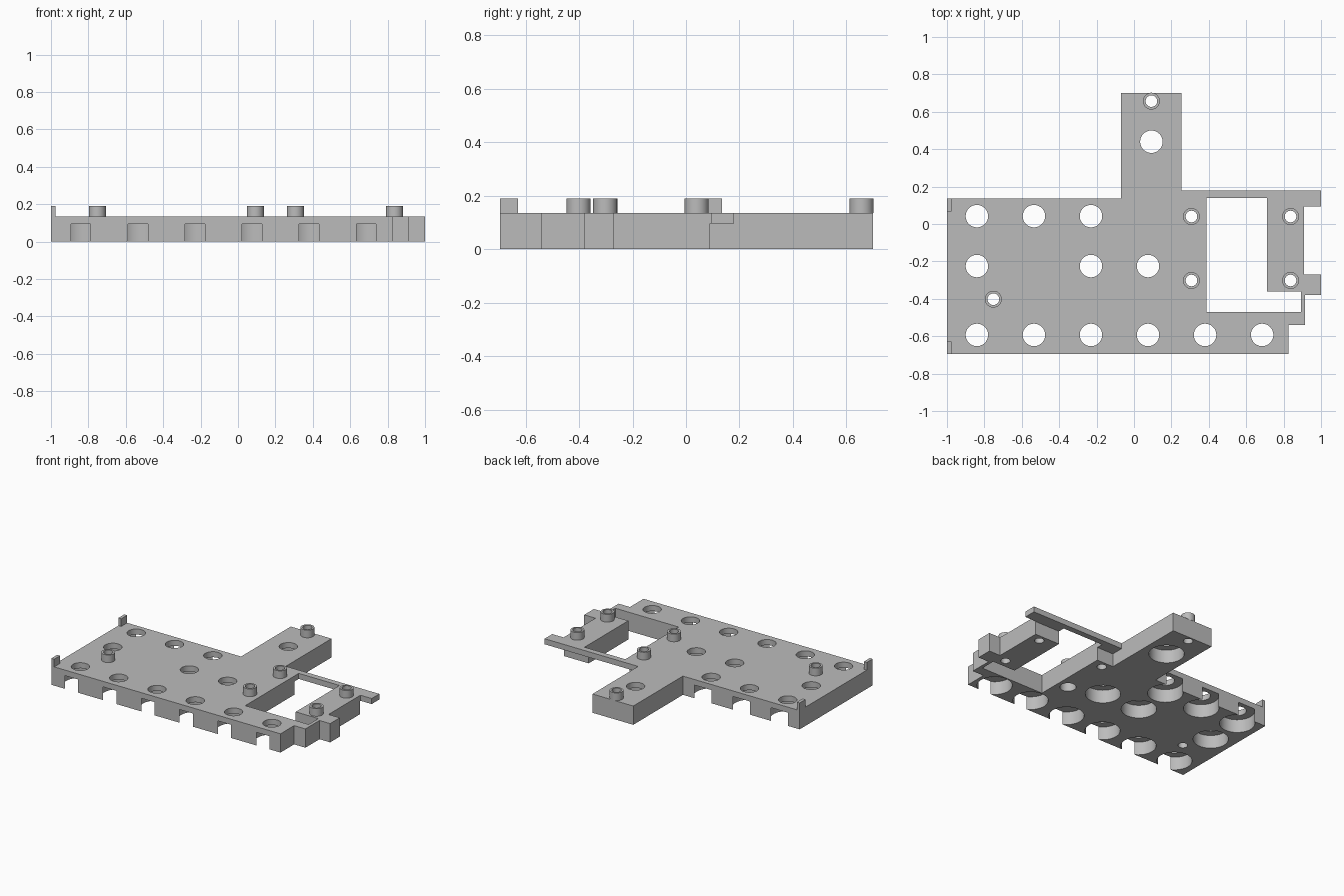
import bpy
import bmesh
from math import cos, sin, tau, radians

cube = bpy.data.objects.get("Cube")
if cube:
    bpy.data.objects.remove(cube, do_unlink=True)

TOP, STEP, HIGH = 0.135, 0.095, 0.19   # deck, recess and post heights
BORE, HOLE, POST, PILOT = 0.115, 0.06, 0.045, 0.031
SIDES = 48

grey = bpy.data.materials.new("plain grey")
grey.use_nodes = True
grey.diffuse_color = (0.5, 0.5, 0.5, 1)
grey.node_tree.nodes["Principled BSDF"].inputs["Base Color"].default_value = (0.5, 0.5, 0.5, 1)


def finish(bm, name):
    bmesh.ops.recalc_face_normals(bm, faces=bm.faces)
    mesh = bpy.data.meshes.new(name)
    bm.to_mesh(mesh)
    bm.free()
    mesh.materials.append(grey)
    obj = bpy.data.objects.new(name, mesh)
    bpy.context.collection.objects.link(obj)
    return obj


def prism(bm, outline, z0, z1):
    """Extrude a flat outline between two heights."""
    face = bm.faces.new([bm.verts.new((x, y, z0)) for x, y in outline])
    out = bmesh.ops.extrude_face_region(bm, geom=[face])["geom"]
    for v in out:
        if isinstance(v, bmesh.types.BMVert):
            v.co.z = z1


def box(bm, x0, x1, y0, y1, z0, z1):
    prism(bm, [(x0, y0), (x1, y0), (x1, y1), (x0, y1)], z0, z1)


def lathe(bm, cx, cy, profile, closed=False):
    """Revolve (radius, height) points; cap the ends or close the loop."""
    rings = [[bm.verts.new((cx + r * cos(tau * i / SIDES), cy + r * sin(tau * i / SIDES), z))
              for i in range(SIDES)] for r, z in profile]
    if closed:
        rings.append(rings[0])
    else:
        bm.faces.new(rings[0])
        bm.faces.new(rings[-1])
    for a, b in zip(rings, rings[1:]):
        for i in range(SIDES):
            j = (i + 1) % SIDES
            bm.faces.new((a[i], a[j], b[j], b[i]))


def cut(target, cutter):
    cutter.hide_render = True
    mod = target.modifiers.new("cut", "BOOLEAN")
    mod.operation = "DIFFERENCE"
    mod.solver = "EXACT"
    mod.object = cutter
    bpy.context.view_layer.objects.active = target
    bpy.ops.object.modifier_apply(modifier=mod.name)
    bpy.data.objects.remove(cutter, do_unlink=True)


def smooth(obj):
    bpy.ops.object.select_all(action="DESELECT")
    obj.select_set(True)
    bpy.context.view_layer.objects.active = obj
    bpy.ops.object.shade_smooth_by_angle(angle=radians(30))


# Base plate with rear arm and right-hand frame
bm = bmesh.new()
prism(bm, [(-1, -0.695), (0.825, -0.695), (0.825, -0.54), (0.915, -0.54),
           (0.915, -0.38), (1, -0.38), (1, -0.27), (0.91, -0.27),
           (0.91, 0.093), (1, 0.093), (1, 0.18), (0.255, 0.18),
           (0.255, 0.7), (-0.07, 0.7), (-0.07, 0.135), (-1, 0.135)], 0, TOP)
plate = finish(bm, "base_plate")

# Window opening
bm = bmesh.new()
prism(bm, [(0.387, -0.47), (0.892, -0.47), (0.892, -0.36), (0.712, -0.36),
           (0.712, 0.138), (0.387, 0.138)], -0.1, 0.3)
cut(plate, finish(bm, "window_cutter"))

# Recess under the thin rear strip
bm = bmesh.new()
box(bm, 0.255, 1.1, 0.09, 0.3, -0.1, STEP)
cut(plate, finish(bm, "strip_cutter"))

# Counterbored holes and post pilot holes
columns = [-0.84 + 0.305 * i for i in range(6)]
bores = [(x, -0.593) for x in columns]
bores += [(columns[i], -0.225) for i in (0, 2, 3)]
bores += [(x, 0.042) for x in columns[:3]]
bores.append((0.093, 0.44))
wide_post = (0.307, -0.302)
posts = [(0.093, 0.657), (0.307, 0.04), (0.837, 0.04), wide_post,
         (0.837, -0.302), (-0.752, -0.402)]
bm = bmesh.new()
for x, y in bores:
    lathe(bm, x, y, [(BORE, -0.1), (BORE, STEP), (HOLE, STEP), (HOLE, 0.3)])
for x, y in posts:
    low = 0.053 if (x, y) == wide_post else PILOT + 0.0005
    lathe(bm, x, y, [(low, -0.1), (low, STEP), (PILOT, STEP), (PILOT, 0.3)])
cut(plate, finish(bm, "drill_cutter"))
smooth(plate)

# Hollow posts
for n, (x, y) in enumerate(posts, 1):
    bm = bmesh.new()
    lathe(bm, x, y, [(PILOT, TOP), (POST, TOP), (POST, HIGH), (PILOT, HIGH)], closed=True)
    smooth(finish(bm, f"hollow_post_{n}"))

# Upright tabs on the two right-side corners
for name, y0, y1 in (("front_corner_tab", -0.695, -0.628), ("rear_corner_tab", 0.067, 0.135)):
    bm = bmesh.new()
    box(bm, -1, -0.977, y0, y1, TOP, HIGH)
    finish(bm, name)
